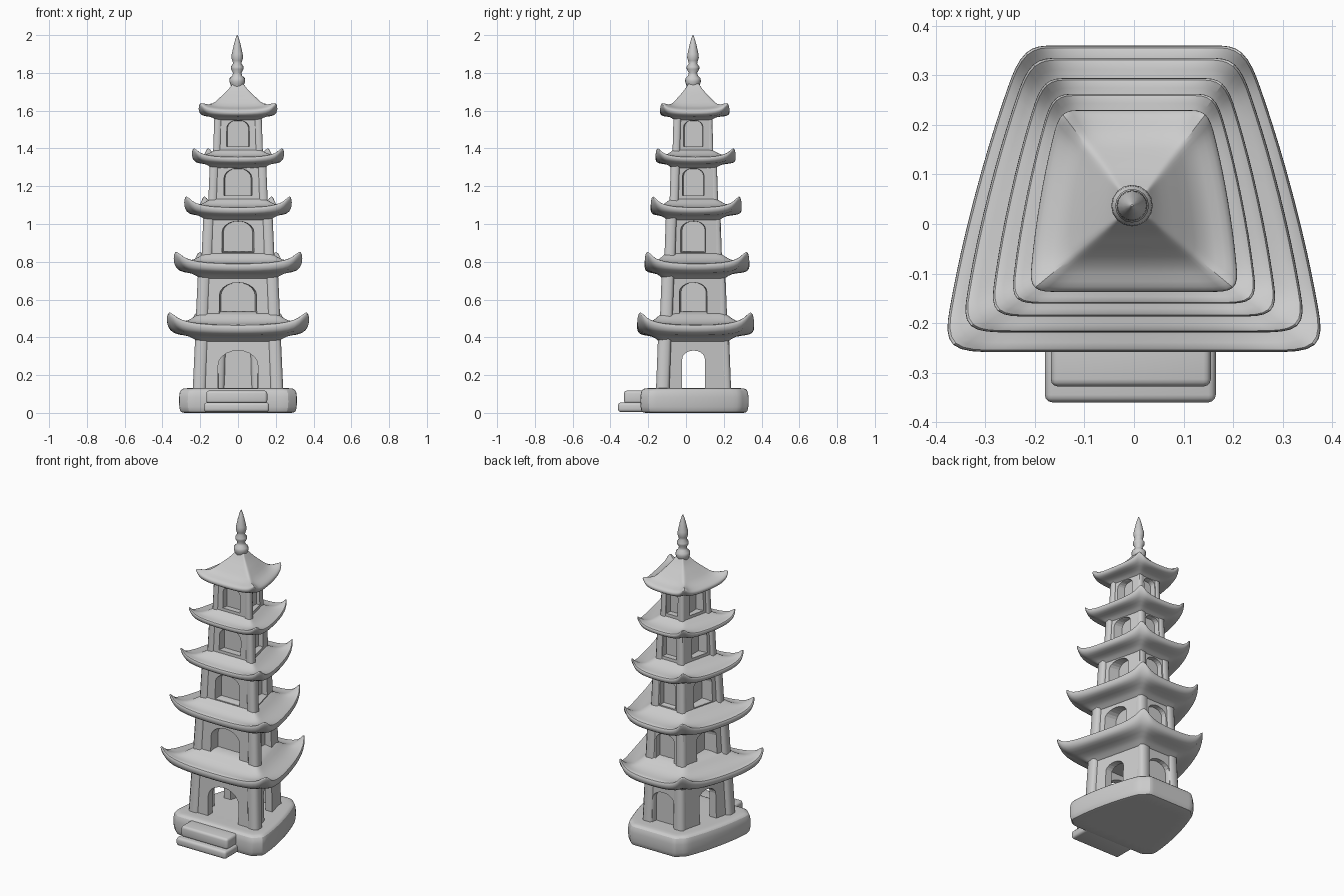
import bpy, bmesh, math
from mathutils import Vector

if "Cube" in bpy.data.objects:
    bpy.data.objects.remove(bpy.data.objects["Cube"])

stone = bpy.data.materials.new("grey stone")
stone.diffuse_color = (0.6, 0.6, 0.6, 1)
stone.use_nodes = True
stone.node_tree.nodes["Principled BSDF"].inputs["Base Color"].default_value = stone.diffuse_color
CY = 0.04  # y of the tower axis
SIDE_T = (-0.86, -0.72, -0.5, -0.2, 0.2, 0.5, 0.72, 0.86)


def finish(name, bm, angle=40, subdiv=0):
    bmesh.ops.recalc_face_normals(bm, faces=bm.faces)
    me = bpy.data.meshes.new(name)
    bm.to_mesh(me)
    bm.free()
    me.materials.append(stone)
    ob = bpy.data.objects.new(name, me)
    bpy.context.collection.objects.link(ob)
    bpy.ops.object.select_all(action='DESELECT')
    ob.select_set(True)
    bpy.context.view_layer.objects.active = ob
    if subdiv:
        ob.modifiers.new("smooth", 'SUBSURF').levels = subdiv
        ob.modifiers["smooth"].render_levels = subdiv
    if angle:
        bpy.ops.object.shade_smooth_by_angle(angle=math.radians(angle))
    return ob


def loft(name, rings, **kw):
    bm = bmesh.new()
    rows = [[bm.verts.new(p) for p in r] for r in rings]
    n = len(rows[0])
    for a, b in zip(rows, rows[1:]):
        for i in range(n):
            bm.faces.new((a[i], a[(i + 1) % n], b[(i + 1) % n], b[i]))
    bm.faces.new(rows[0])
    bm.faces.new(rows[-1])
    return finish(name, bm, **kw)


# Trapezoid plans are (front half width, front y, back half width, back y)
def corners(q):
    wf, yf, wb, yb = q
    return [Vector(c) for c in ((-wf, yf, 0), (wf, yf, 0), (wb, yb, 0), (-wb, yb, 0))]


def mix(a, b, s):
    return tuple(u + (v - u) * s for u, v in zip(a, b))


def scaled(q, k):
    return (q[0] * k, CY + (q[1] - CY) * k, q[2] * k, CY + (q[3] - CY) * k)


def ring(q, z, lift=0.0, bulge=0.0, soft=0.06):
    """Trapezoid with softened corners, raised corners and bowed flanks."""
    c, pts = corners(q), []
    for i in range(4):
        a, b = c[i], c[(i + 1) % 4]
        for t in SIDE_T:
            p = a.lerp(b, (t + 1) / 2)
            if i % 2:
                p.x += (1 if i == 1 else -1) * bulge * (1 - t * t)
            p.z = z + lift * (0.25 * t * t + 0.75 * t ** 6)
            pts.append(p)
        nxt = c[(i + 2) % 4]
        chamfer = a.lerp(b, 1 - soft).lerp(b.lerp(nxt, soft), 0.5)
        p = chamfer.lerp(b, 0.4)
        p.z = z + lift
        pts.append(p)
    return pts


def quad_ring(q, z):
    return [p + Vector((0, 0, z)) for p in corners(q)]


def arch(half, z0, z1, start, end, axis, flare=1.0):
    """Arched prism used to cut an opening along x or y; flare widens its start."""
    spring = z1 - half * 0.75
    prof = [(-half, z0), (half, z0)]
    prof += [(half * math.cos(math.pi * k / 10), spring + half * 0.75 * math.sin(math.pi * k / 10))
             for k in range(11)]
    rings = []
    for d, f in ((start, flare), (end, 1)):
        rings.append([Vector((u * f, d, z) if axis == 'y' else (d, CY + u * f, z)) for u, z in prof])
    return loft("cutter", rings, angle=0)


def cut(ob, cutters):
    for c in cutters:
        m = ob.modifiers.new("cut", 'BOOLEAN')
        m.operation, m.solver, m.object = 'DIFFERENCE', 'EXACT', c
        bpy.context.view_layer.objects.active = ob
        bpy.ops.object.modifier_apply(modifier=m.name)
        bpy.data.objects.remove(c)


# Base slab
base = (0.325, -0.25, 0.19, 0.34)
loft("base_slab", [ring(scaled(base, k), z, bulge=0.03, soft=0.14) for k, z in
                   ((0.88, 0), (0.94, 0), (0.97, 0.025), (0.975, 0.09), (0.95, 0.122), (0.89, 0.132), (0.75, 0.13))],
     subdiv=1)

# Entrance steps
for name, x0, x1, y0, z0, z1 in (("lower_step", -0.18, 0.165, -0.36, 0.005, 0.055),
                                 ("upper_step", -0.168, 0.155, -0.328, 0.05, 0.118)):
    bm = bmesh.new()
    bmesh.ops.create_cube(bm, size=1)
    for v in bm.verts:
        v.co = Vector(((x0 + x1) / 2 + v.co.x * (x1 - x0), (y0 - 0.18) / 2 + v.co.y * (-0.18 - y0),
                       (z0 + z1) / 2 + v.co.z * (z1 - z0)))
    bmesh.ops.bevel(bm, geom=bm.edges[:], offset=0.015, segments=3, affect='EDGES', profile=0.5)
    finish(name, bm, angle=50)

# Storeys: wall plan, wall bottom, eave plan, eave height, corner lift, front arch, side arch half width
storeys = [
    ((0.235, -0.155, 0.14, 0.235), 0.12, (0.388, -0.26, 0.225, 0.362), 0.415, 0.098, (0.105, 0.13, 0.33), 0.06),
    ((0.22, -0.135, 0.135, 0.215), 0.48, (0.35, -0.22, 0.21, 0.337), 0.745, 0.092, (0.09, 0.52, 0.69), 0.066),
    ((0.19, -0.112, 0.115, 0.188), 0.80, (0.292, -0.188, 0.185, 0.296), 1.05, 0.084, (0.077, 0.85, 1.015), 0.06),
    ((0.155, -0.085, 0.095, 0.168), 1.10, (0.25, -0.162, 0.165, 0.264), 1.322, 0.068, (0.068, 1.15, 1.295), 0.052),
    ((0.13, -0.07, 0.08, 0.143), 1.35, (0.212, -0.138, 0.15, 0.231), 1.572, 0.056, (0.055, 1.41, 1.55), 0.047),
]
UNDER = ((-0.1, -0.05), (0, -0.035), (0.25, -0.008), (0.75, -0.005), (0.95, 0.008), (1, 0.03), (0.97, 0.05))
TOP = ((0.85, 0.053), (0.6, 0.056), (0.3, 0.07), (0, 0.103), (-0.2, 0.125))
PEAK = ((0.88, 0.055), (0.65, 0.066), (0.42, 0.093), (0.2, 0.13), (0.07, 0.16), (0, 0.18))

for i, (wall, z0, eave, ze, lift, (half, a0, a1), side) in enumerate(storeys):
    n = i + 1
    wf, yf, wb, yb = wall
    # Wall with arched openings
    body = loft(f"wall_{n}", [quad_ring(scaled(wall, 0.97), z0), quad_ring(scaled(wall, 0.92), ze + 0.03)], angle=0)
    if i == 0:
        room = loft("cutter", [quad_ring(scaled(wall, 0.72), 0.125), quad_ring(scaled(wall, 0.72), 0.36)], angle=0)
        cutters = [room, arch(half, a0, a1, yf - 0.1, CY, 'y'), arch(side, a0, a1, -0.4, 0.4, 'x')]
    else:
        depth = 0.3 * wf
        xm = (wf + wb) / 2
        cutters = [arch(half, a0, a1, yf - 0.02, yf + depth, 'y', 1.15)]
        cutters += [arch(side, a0, a1, s * (xm + 0.04), s * (xm - depth), 'x', 1.2) for s in (-1, 1)]
    cutters.append(arch(half * 0.65, a0, a1, yb + 0.02, yb - 0.04, 'y', 1.15))
    cut(body, cutters)
    # Corner posts
    r = 0.15 * wf
    for label, c in zip(("front_left", "front_right", "back_right", "back_left"), corners(wall)):
        rings = []
        for k, z in ((1.02, z0), (0.96, ze + 0.01)):
            sx, sy = math.copysign(1, c.x), math.copysign(1, c.y - CY)
            cx, cy = c.x * k - sx * r, CY + (c.y - CY) * k - sy * r
            rings.append([Vector((cx + r * u, cy + r * v, z)) for u, v in
                          ((-1, -.6), (-.6, -1), (.6, -1), (1, -.6), (1, .6), (.6, 1), (-.6, 1), (-1, .6))])
        loft(f"post_{n}_{label}", rings, angle=50)
    # Upswept roof
    last = i == len(storeys) - 1
    f = eave[0] / 0.385
    inner = (0.022, CY - 0.022, 0.022, CY + 0.022) if last else scaled(storeys[i + 1][0], 1.02)
    rows = [(mix(scaled(wall, 0.95), eave, s), s, dz * f) for s, dz in UNDER]
    rows += [(mix(inner, eave, s), s, dz * (1 if last and s < 0.5 else f + 0.15 * last)) for s, dz in (PEAK if last else TOP)]
    loft(f"roof_{n}", [ring(q, ze + dz, lift * max(s, 0) ** 4, 0.05 * eave[0] * max(s, 0)) for q, s, dz in rows],
         angle=60, subdiv=1)

# Turned finial
PROFILE = ((0.03, 1.72), (0.037, 1.74), (0.042, 1.755), (0.04, 1.772), (0.026, 1.785), (0.022, 1.8), (0.033, 1.82),
           (0.034, 1.832), (0.022, 1.85), (0.026, 1.865), (0.031, 1.88), (0.029, 1.9), (0.018, 1.95), (0.008, 1.985),
           (0.002, 2.0))
loft("finial", [[Vector((-0.004 + r * math.cos(a * math.pi / 8), CY - 0.003 + r * math.sin(a * math.pi / 8), z))
                 for a in range(16)] for r, z in PROFILE], angle=60)
